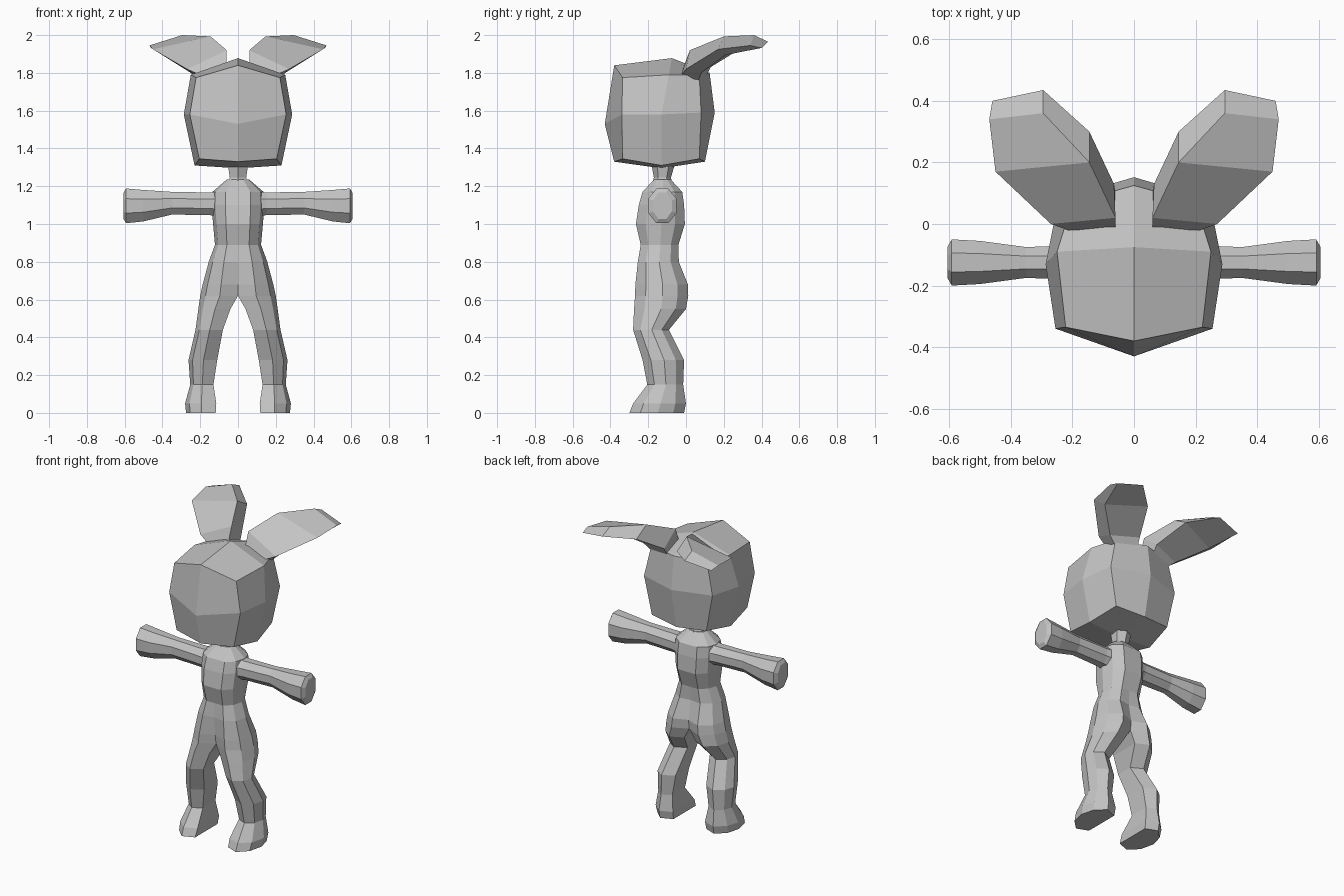
import bpy
import bmesh
import math

if "Cube" in bpy.data.objects:
    bpy.data.objects.remove(bpy.data.objects["Cube"])

grey = bpy.data.materials.new("plain grey")
grey.diffuse_color = (0.55, 0.55, 0.55, 1)
grey.use_nodes = True
grey.node_tree.nodes["Principled BSDF"].inputs["Base Color"].default_value = grey.diffuse_color


def make(name, verts, faces, mirror=True):
    """Flat-shaded object; faces lying on the centre plane are dropped."""
    bm = bmesh.new()
    vs = [bm.verts.new(v) for v in verts]
    for f in faces:
        if not mirror or any(verts[i][0] > 1e-4 for i in f):
            bm.faces.new([vs[i] for i in f])
    bmesh.ops.remove_doubles(bm, verts=bm.verts, dist=1e-4)
    bmesh.ops.recalc_face_normals(bm, faces=bm.faces)
    me = bpy.data.meshes.new(name)
    bm.to_mesh(me)
    bm.free()
    me.materials.append(grey)
    ob = bpy.data.objects.new(name, me)
    bpy.context.collection.objects.link(ob)
    if mirror:
        mod = ob.modifiers.new("mirror", 'MIRROR')
        mod.use_clip = True
        mod.merge_threshold = 0.0005
    return ob


def loft(name, rings, mirror=True):
    """Skin closed rings of equal size and cap both ends."""
    n = len(rings[0])
    verts = [p for r in rings for p in r]
    faces = [list(range(n))[::-1], list(range(len(verts) - n, len(verts)))]
    for r in range(len(rings) - 1):
        for i in range(n):
            j = (i + 1) % n
            faces.append([r * n + i, r * n + j, (r + 1) * n + j, (r + 1) * n + i])
    return make(name, verts, faces, mirror)


# Head: half of a rounded 2x2x2 block, three levels plus two poles
low = [(0, -.38, 1.33), (.205, -.335, 1.345), (.23, -.13, 1.31),
       (.195, .07, 1.345), (0, .10, 1.33)]
mid = [(0, -.43, 1.53), (.255, -.34, 1.58), (.287, -.13, 1.58),
       (.245, .08, 1.59), (0, .152, 1.59)]
high = [(0, -.38, 1.84), (.222, -.335, 1.775), (.25, -.09, 1.79),
        (.20, .07, 1.79), (0, .125, 1.80)]
poles = [(0, -.13, 1.295), (0, -.075, 1.878)]
quads = [[a + i, a + i + 1, a + i + 6, a + i + 5] for a in (0, 5) for i in range(4)]
quads += [[15, 2, 1, 0], [15, 4, 3, 2], [16, 10, 11, 12], [16, 12, 13, 14]]
make("head", low + mid + high + poles, quads)

# Ears: swept back and outward, ring = inner top, inner back, outer back, outer top
loft("ear", [
    [(.06, -.01, 1.84), (.06, .10, 1.77), (.18, .06, 1.74), (.20, -.025, 1.79)],
    [(.06, .02, 1.92), (.065, .13, 1.83), (.25, .08, 1.80), (.27, .0, 1.82)],
    [(.145, .20, 1.993), (.145, .30, 1.935), (.40, .21, 1.895), (.45, .17, 1.925)],
    [(.295, .36, 2.0), (.295, .435, 1.965), (.46, .40, 1.932), (.47, .34, 1.945)]])

# Body: half loft from sole to collar
# z, inner x, outer x, front y, back y, inner chamfer
levels = [
    (0, .118, .275, -.30, -.01, .03),
    (.05, .115, .28, -.28, 0, .03),
    (.15, .13, .253, -.205, -.015, .03),
    (.28, .11, .262, -.23, -.01, .04),
    (.44, .08, .225, -.28, -.09, .04),
    (.55, .04, .21, -.275, 0, .04),
    (.62, 0, .2, -.27, .012, .045),
    (.68, 0, .187, -.268, .01, .035),
    (.80, 0, .155, -.255, -.038, .01),
    (.89, 0, .122, -.24, -.04, 0),
    (1.00, 0, .132, -.265, -.006, 0),
    (1.10, 0, .14, -.25, -.01, 0),
    (1.17, 0, .135, -.23, -.02, 0),
    (1.235, 0, .06, -.17, -.08, 0)]


def body_ring(z, x0, x1, yf, yb, k):
    w, d = x1 - x0, yb - yf
    xm, xs = x0 + .48 * w, x0 + .86 * w
    return [(x0, yf + k, z), (xm, yf, z), (xs, yf + .2 * d, z), (x1, yf + .52 * d, z),
            (xs, yb - .2 * d, z), (xm, yb, z), (x0, yb - k, z)]


loft("body", [body_ring(*l) for l in levels])


# Arms: straight octagonal tubes flaring to a blunt, bevelled end
def arm_ring(x, ry, rz, zc):
    c = math.cos(math.pi / 8)
    return [(x, -.125 + ry / c * math.cos(a), zc + rz / c * math.sin(a))
            for a in (math.pi / 8 + i * math.pi / 4 for i in range(8))]


loft("arm", [arm_ring(*a) for a in (
    (.08, .07, .068, 1.105), (.15, .058, .06, 1.107), (.35, .05, .06, 1.11),
    (.50, .07, .083, 1.097), (.592, .075, .092, 1.096), (.606, .05, .07, 1.096))])


# Neck: six-sided tapered post
def neck_ring(z, rx, ry, yc):
    return [(rx * math.cos(a), yc + ry * math.sin(a), z)
            for a in (math.pi / 6 + i * math.pi / 3 for i in range(6))]


loft("neck", [neck_ring(1.20, .06, .06, -.125), neck_ring(1.245, .05, .045, -.125),
              neck_ring(1.33, .065, .065, -.12)], mirror=False)
